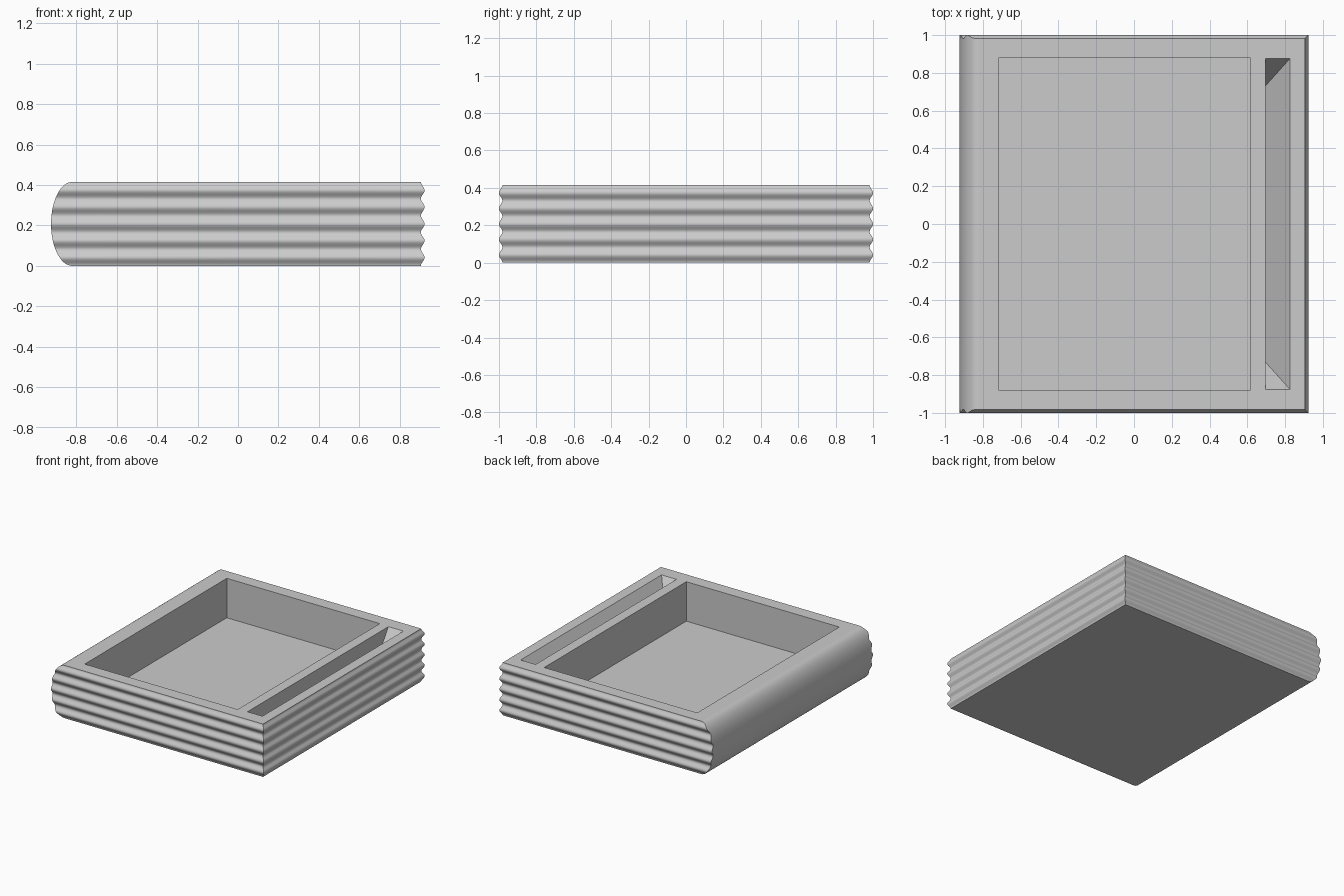
import bpy, bmesh, math

cube = bpy.data.objects.get("Cube")
if cube:
    bpy.data.objects.remove(cube, do_unlink=True)

HEIGHT = 0.415
RIDGES = 5
LAYERS = 120

grey = bpy.data.materials.new("light_grey")
grey.use_nodes = True
grey.diffuse_color = (0.6, 0.6, 0.6, 1)
grey.node_tree.nodes["Principled BSDF"].inputs["Base Color"].default_value = (0.6, 0.6, 0.6, 1)


def make_object(name, bm):
    bmesh.ops.recalc_face_normals(bm, faces=bm.faces)
    mesh = bpy.data.meshes.new(name)
    bm.to_mesh(mesh)
    bm.free()
    mesh.materials.append(grey)
    obj = bpy.data.objects.new(name, mesh)
    bpy.context.collection.objects.link(obj)
    return obj


def hull_object(name, points):
    bm = bmesh.new()
    for p in points:
        bm.verts.new(p)
    bmesh.ops.convex_hull(bm, input=bm.verts)
    obj = make_object(name, bm)
    obj.hide_render = True
    return obj


def rectangle(x0, x1, y, z):
    return [(x0, -y, z), (x1, -y, z), (x1, y, z), (x0, y, z)]


# Book body: stacked outlines with a rounded spine and ridged page edges
bm = bmesh.new()
rings = []
for i in range(LAYERS + 1):
    a = math.pi * i / LAYERS
    z = HEIGHT / 2 * (1 - math.cos(a))
    wave = 0.009 * (1 - math.cos(2 * math.pi * RIDGES * z / HEIGHT))
    spine = -0.82 - 0.105 * math.sin(a)
    rings.append([bm.verts.new(p) for p in rectangle(spine, 0.905 + wave, 0.982 + wave, z)])
for low, high in zip(rings, rings[1:]):
    for k in range(4):
        n = (k + 1) % 4
        bm.faces.new((low[k], low[n], high[n], high[k]))
bm.faces.new(rings[0])
bm.faces.new(rings[-1])
body = make_object("book_box", bm)

# Large tray well and wedge-shaped side slot
above = HEIGHT + 0.1
well = hull_object("well_cutter", rectangle(-0.715, 0.615, 0.882, 0.105)
                   + rectangle(-0.715, 0.615, 0.882, above))
slot = hull_object("slot_cutter", [(0.695, -0.73, 0.205), (0.695, 0.73, 0.205)]
                   + rectangle(0.695, 0.825, 0.875, HEIGHT)
                   + rectangle(0.695, 0.825, 0.875, above))

bpy.ops.object.select_all(action="DESELECT")
bpy.context.view_layer.objects.active = body
body.select_set(True)
for cutter in (well, slot):
    mod = body.modifiers.new("cut", "BOOLEAN")
    mod.operation = "DIFFERENCE"
    mod.solver = "EXACT"
    mod.object = cutter
    bpy.ops.object.modifier_apply(modifier=mod.name)
    bpy.data.objects.remove(cutter, do_unlink=True)

# Smooth ridges and spine, flat top and base
bpy.ops.object.shade_smooth_by_angle(angle=math.radians(35))
for face in body.data.polygons:
    if abs(face.normal.z) > 0.9999:
        face.use_smooth = False
